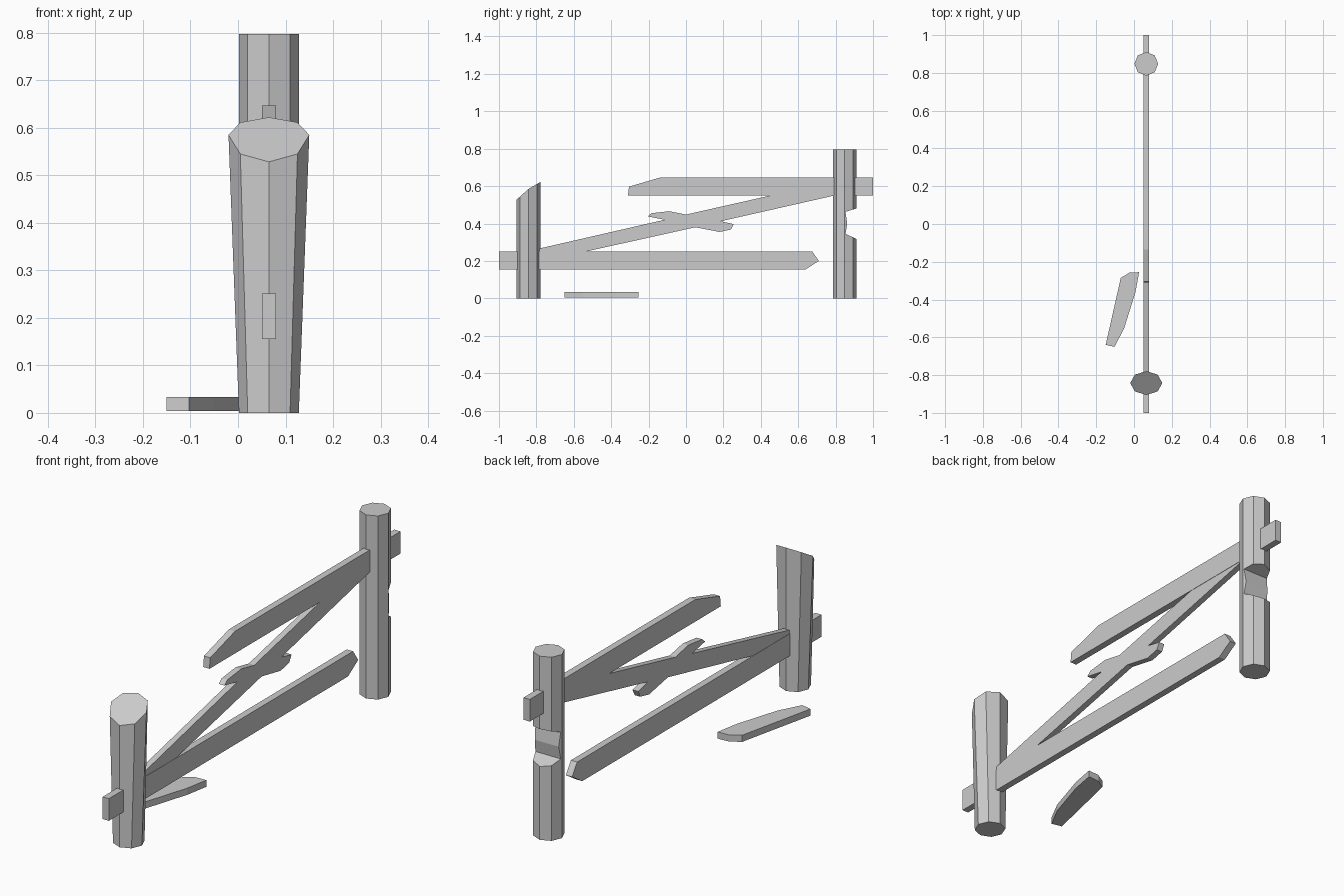
import bpy, bmesh
from math import sin, cos, pi
from mathutils import Vector

if "Cube" in bpy.data.objects:
    bpy.data.objects.remove(bpy.data.objects["Cube"])

CX = 0.065  # fence line in x


def make_object(name, bm):
    bmesh.ops.recalc_face_normals(bm, faces=bm.faces)
    mesh = bpy.data.meshes.new(name)
    bm.to_mesh(mesh)
    bm.free()
    obj = bpy.data.objects.new(name, mesh)
    bpy.context.collection.objects.link(obj)
    return obj


def prism(name, points, shift):
    """Extrude a flat outline of 3D points along a vector."""
    bm = bmesh.new()
    face = bm.faces.new([bm.verts.new(p) for p in points])
    ext = bmesh.ops.extrude_face_region(bm, geom=[face])
    verts = [v for v in ext["geom"] if isinstance(v, bmesh.types.BMVert)]
    bmesh.ops.translate(bm, verts=verts, vec=Vector(shift))
    return make_object(name, bm)


def board(name, outline, half):
    """Side outline (y, z) given thickness along x."""
    return prism(name, [(CX - half, y, z) for y, z in outline], (2 * half, 0, 0))


def post(name, y0, top_rx, top_z):
    """Eight-sided post; top_z gives the cut height for a local y."""
    r = 0.063
    bm = bmesh.new()
    bottom, top = [], []
    for i in range(8):
        s, c = sin(i * pi / 4), cos(i * pi / 4)
        bottom.append(bm.verts.new((CX + r * c, y0 + r * s, 0)))
        top.append(bm.verts.new((CX + top_rx * c, y0 + r * s, top_z(r * s))))
    for i in range(8):
        j = (i + 1) % 8
        bm.faces.new((bottom[i], bottom[j], top[j], top[i]))
    bm.faces.new(bottom)
    bm.faces.new(top)
    return make_object(name, bm)


# Posts: the front one flares and has a sloping broken top
post("front_post", -0.842, 0.085,
     lambda y: 0.585 + y * (0.9 if y < 0 else 0.59))
back = post("back_post", 0.848, 0.063, lambda y: 0.797)

# Chopped notch in the rear of the back post
notch = board("notch_cutter", [(0.96, 0.295), (0.853, 0.345), (0.862, 0.40),
                               (0.853, 0.462), (0.96, 0.497)], 0.15)
notch.hide_render = True
notch.hide_viewport = True
cut = back.modifiers.new("notch", 'BOOLEAN')
cut.operation = 'DIFFERENCE'
cut.solver = 'EXACT'
cut.object = notch

# Broken horizontal rails
board("lower_rail", [(-1, 0.155), (0.64, 0.155), (0.71, 0.20),
                     (0.675, 0.251), (-1, 0.251)], 0.015)
board("upper_rail", [(1, 0.551), (-0.31, 0.551), (-0.305, 0.597),
                     (-0.135, 0.647), (1, 0.647)], 0.015)

# Splintered diagonal brace
board("diagonal_brace", [(-0.83, 0.185), (0.05, 0.38), (0.18, 0.355), (0.24, 0.368),
                         (0.255, 0.397), (0.185, 0.412), (0.83, 0.558), (0.83, 0.635),
                         (0.0, 0.448), (-0.09, 0.466), (-0.185, 0.455), (-0.205, 0.438),
                         (-0.115, 0.42), (-0.83, 0.256)], 0.0135)

# Fallen plank on the ground
prism("fallen_plank", [(x, y, 0.004) for x, y in
                       [(-0.15, -0.64), (-0.103, -0.65), (-0.052, -0.552), (0.008, -0.36),
                        (0.027, -0.255), (-0.025, -0.258), (-0.07, -0.285)]], (0, 0, 0.029))
